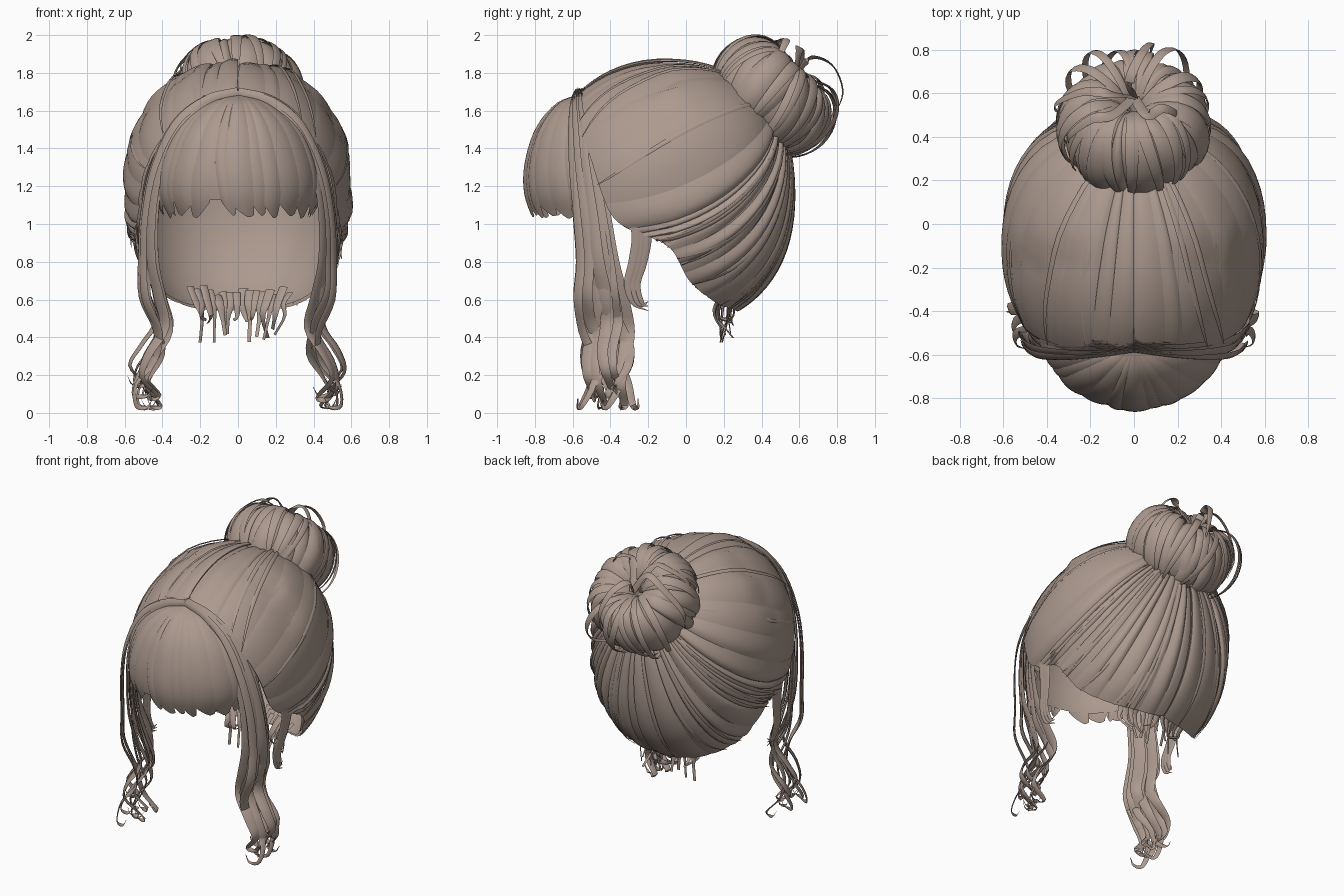
import bpy, bmesh, math, random
from mathutils import Vector as V

if "Cube" in bpy.data.objects:
    bpy.data.objects.remove(bpy.data.objects["Cube"])

random.seed(7)
R = random.uniform
hair = bpy.data.materials.new("ash_brown_hair")
hair.diffuse_color = (0.41, 0.32, 0.272, 1)
hair.use_nodes = True
hair.node_tree.nodes["Principled BSDF"].inputs["Base Color"].default_value = hair.diffuse_color


def spline(pts, t):
    """Catmull-Rom point at t in 0..1."""
    pts = [V(p) for p in pts]
    n = len(pts) - 1
    f = min(max(t, 0), 1) * n
    i = min(int(f), n - 1)
    f -= i
    b, c = pts[i], pts[i + 1]
    a = pts[i - 1] if i else b * 2 - c
    d = pts[i + 2] if i + 2 <= n else c * 2 - b
    return 0.5 * (2 * b + (c - a) * f + (2 * a - 5 * b + 4 * c - d) * f * f
                  + (3 * b - a - 3 * c + d) * f ** 3)


def grid(bm, f, nu, nv, closed=False):
    """Surface from f(s, t); closed joins the s direction into a tube."""
    cols = nu if closed else nu + 1
    v = [[bm.verts.new(f(i / nu, j / nv)) for i in range(cols)] for j in range(nv + 1)]
    for j in range(nv):
        for i in range(nu):
            k = (i + 1) % cols
            bm.faces.new((v[j][i], v[j][k], v[j + 1][k], v[j + 1][i]))


def strand(bm, pts, center, width, n=20, thick=0.3):
    """Flattened tapering tube along a path, its flat side facing away from center(p)."""
    def f(s, t):
        p = spline(pts, t)
        tan = (spline(pts, t + 0.02) - spline(pts, t - 0.02)).normalized()
        out = p - center(p)
        side = tan.cross(out).normalized()
        out = side.cross(tan)
        a = s * math.tau
        w = width(t) / 2
        return p + side * math.cos(a) * w + out * math.sin(a) * w * thick
    grid(bm, f, 6, n, True)


def cuts(n, spread):
    """Uneven lock boundaries between 0 and 1."""
    w = [R(1, spread) for _ in range(n)]
    return [sum(w[:i]) / sum(w) for i in range(n + 1)]


def finish(bm, name, angle=40):
    me = bpy.data.meshes.new(name)
    bmesh.ops.recalc_face_normals(bm, faces=bm.faces)
    bm.to_mesh(me)
    bm.free()
    ob = bpy.data.objects.new(name, me)
    me.materials.append(hair)
    bpy.context.collection.objects.link(ob)
    bpy.ops.object.select_all(action='DESELECT')
    ob.select_set(True)
    bpy.context.view_layer.objects.active = ob
    bpy.ops.object.shade_smooth_by_angle(angle=math.radians(angle))


# Head form: superellipsoid, deeper below and squarer behind
C = V((0, -0.12, 1.2))


def on_head(p, lift=0):
    d = V(p) - C
    e = 2.3 if d.y > 0 else 2.0
    c = 0.65 if d.z > 0 else 0.76
    k = (abs(d.x / 0.585) ** e + abs(d.y / 0.675) ** e + abs(d.z / c) ** e) ** (-1 / e)
    return C + d * k + d.normalized() * lift


HAIRLINE = [(0, -.57, 1.69), (.2, -.58, 1.64), (.38, -.56, 1.5), (.5, -.5, 1.3),
            (.55, -.41, 1.05), (.57, -.29, .95), (.57, -.17, .91), (.54, -.07, .86),
            (.44, 0, .75), (.33, .1, .67), (.18, .2, .62), (0, .25, .61)]
KNOT = V((0, .38, 1.62))


def swept(u, t, lift):
    """Point on the hair combed from hairline position u (-1..1) to the knot."""
    a = spline(HAIRLINE, abs(u))
    if u < 0:
        a.x = -a.x
    w = min(max((1.5 - a.z) / 0.5, 0), 1)
    m = (a + KNOT) / 2 + V((a.x * 0.4, 0.25, -0.2)) * w
    return on_head(a * (1 - t) ** 2 + m * 2 * t * (1 - t) + KNOT * t * t, lift)


# Combed back cap: smooth base plus overlapping locks
bm = bmesh.new()
grid(bm, lambda s, t: swept(s * 2 - 1, t, -0.01), 96, 24)
finish(bm, "scalp_base")

bm = bmesh.new()
N = 19
for sg in (-1, 1):
    cu = cuts(N, 2.6)
    for i in range(N):
        u0, du = cu[i] - .004, (cu[i + 1] - cu[i]) * R(1.05, 1.4)
        lift, tw = R(-.006, .012), R(-.01, .01)
        h = R(.008, .016) if u0 < .3 else R(.01, .024)
        skew = R(.6, 1.6)

        def f(s, t):
            u = min(max(u0 + du * s + tw * math.sin(t * 3), 0), 1)
            arch = 1 - (2 * s ** skew - 1) ** 2
            grow = 0.35 + 0.65 * math.sin(math.pi * min(t * 1.1, 1))
            return swept(sg * u, t, (lift + h * arch) * grow)
        grid(bm, f, 7, 20)
finish(bm, "combed_locks", 50)

# Thin loose strands lying over the cap
bm = bmesh.new()
for i in range(24):
    u = R(.03, .97) * (1 if i % 2 else -1)
    dv, lf = R(-.04, .04), R(.012, .022)
    pts = [swept(max(-1, min(1, u + dv * math.sin(k / 8 * 3))), k / 8, lf) for k in range(9)]
    strand(bm, pts, lambda p: C, lambda t: .028 * math.sin(math.pi * (.06 + .9 * t)), 20)
finish(bm, "loose_cap_strands")

# Fringe: locks with slanted tips fanning from the parting
ROOT = V((0, -.56, 1.69))
PROFILE = [(0, 0, 1.69), (.42, 0, 1.635), (.78, 0, 1.5), (.97, 0, 1.32), (.98, 0, 1.16), (.82, 0, 1.015)]


def fringe(phi, t, lift):
    q = spline(PROFILE, t)
    rim = V((.455 * math.sin(phi), -.4 - .455 * math.cos(phi), 0))
    p = V((ROOT.x, ROOT.y, 0)).lerp(rim, q.x)
    p.z = q.z
    return p + V((math.sin(phi), -math.cos(phi), .3)) * lift


bm = bmesh.new()
grid(bm, lambda s, t: fringe((s * 2 - 1) * 1.5, t * .84, -.006), 40, 14)
M = 15
cu = cuts(M, 2.8)
for i in range(M):
    pc = (cu[i] + cu[i + 1]) * 1.5 - 1.5
    w, end = (cu[i + 1] - cu[i]) * 3.0 * R(1.15, 1.4), R(.97, 1.0)
    h, lf = R(.004, .01), R(-.004, .006)
    flip = pc < -.3
    bend = R(.05, .1) * (-1 if flip else 1)
    cut = R(.09, .16)

    def f(s, t):
        e = 1 - s if flip else s
        phi = pc + (s - .5) * w + bend * max(0, t - .6) * 2.5
        return fringe(phi, t * (end - cut * (1 - e) ** 1.6 - .03 * max(0, e - .8) * 5),
                      (lf + h * (1 - (2 * s - 1) ** 2)) * min(1, t * 3))
    grid(bm, f, 8, 20)
finish(bm, "fringe", 50)

# Long face framing locks with waved, curled ends
LOCK = [(0, -.555, 1.70), (.17, -.565, 1.655), (.32, -.56, 1.53), (.425, -.54, 1.3), (.47, -.505, 1.05),
        (.475, -.475, .8), (.455, -.455, .6), (.43, -.44, .43), (.45, -.42, .28), (.48, -.41, .15), (.46, -.42, .04)]
bm = bmesh.new()
K = 10
for sg in (-1, 1):
    for k in range(K):
        ay = -1 + 2 * k / (K - 1)
        ax, ph = R(-1, 1), (2.6 if k % 2 else .6) + R(-.6, .6)
        drop = R(.03, .16) if k % 3 else 0
        pts = []
        for j, (x, y, z) in enumerate(LOCK):
            sp = min(1, .35 + j / 8)
            curl = min(.055, max(0, .75 - z) * .14)
            pts.append(V((sg * (x + .04 * ax * min(1, j / 5) + curl * math.sin(ph + j * 1.35)),
                          y + .085 * ay * sp * (1 + .2 * (j > 5)) + .7 * curl * math.cos(ph * 1.7 + j * 1.35),
                          z + drop * max(0, .8 - z) / .8)))
        # hooked tip
        hook = R(.03, .07) * (1 if k % 2 else -1)
        pts.append(pts[-1] + V((sg * hook, R(-.04, .04), -.01)))
        pts.append(pts[-1] + V((sg * hook * .5, 0, .045)))
        wd = R(.06, .09)
        strand(bm, pts, lambda p: V((0, -.2, p.z - .05)),
               lambda t: wd * (.55 + t * .9 if t < .5 else 1) * max(.08, 1 - max(0, (t - .5) / .5) ** 1.5), 48, .22)
    # short wisps in front of the ear
    for k in range(3):
        d = .025 * k
        strand(bm, [(sg * .55, -.3 + d, 1.12), (sg * .54, -.26 + d, .95), (sg * .52, -.28 + d, .8),
                    (sg * .5, -.31 + d, .68), (sg * .49, -.28 + d, .58), (sg * .48, -.2, .54 + d)],
               lambda p: V((0, -.2, p.z)), lambda t: .06 * max(.06, 1 - t ** 2), 22)
finish(bm, "face_framing_locks")

# Nape wisps
bm = bmesh.new()
for k in range(16):
    x = -.22 + .46 * k / 15
    y = .24 - abs(x) * .3 + R(-.03, .03)
    b, wd = R(.37, .5), R(.035, .055)
    strand(bm, [(x * 1.15, y + .05, R(.62, .68)), (x, y, .58), (x * .95 + R(-.02, .02), y - .01, .51),
                (x * .9 + R(-.03, .03), .2 + R(-.03, .05), b)],
           lambda p: V((0, -.2, p.z)), lambda t: wd * max(.4, 1 - t ** 2), 8)
finish(bm, "nape_wisps")

# Bun: tilted ball of locks wound through a dimple
BC = V((0, .44, 1.665))
AX = V((0, .7, .714))
E1 = V((1, 0, 0))
E2 = AX.cross(E1)
WIND = [(.015, .09), (.08, .18), (.2, .215), (.3, .14), (.335, 0), (.28, -.14), (.13, -.22)]


def bun(ang, t, scale, twist):
    q = spline([(r, h, 0) for r, h in WIND], t)
    a = ang + twist * (t - .5)
    return BC + ((E1 * math.cos(a) + E2 * math.sin(a)) * q.x + AX * q.y) * scale


bm = bmesh.new()
grid(bm, lambda s, t: bun(s * math.tau, t, .94, 0), 40, 14, True)
cu = cuts(22, 2.2)
for k in range(22):
    a0, w = cu[k] * math.tau, (cu[k + 1] - cu[k]) * math.tau * R(1.1, 1.5)
    sc, tw = R(.94, 1.02), R(-.2, .9)
    grid(bm, lambda s, t: bun(a0 + (s - .5) * w, t, sc + .06 * (1 - (2 * s - 1) ** 2), tw), 7, 18)
finish(bm, "bun", 50)

# Loose loops springing off the bun
bm = bmesh.new()
for k in range(20):
    a0 = k / 20 * math.tau + R(-.12, .12)
    back = max(0, (E1 * math.cos(a0) + E2 * math.sin(a0)).dot(V((0, .75, -.66))))
    sc, tw = 1.04 + R(0, .04) + R(.04, .24) * back, R(-.8, .8)
    pts = [bun(a0, j / 9 * .97, 1 + (sc - 1) * math.sin(math.pi * j / 9) ** .6, tw) for j in range(10)]
    wd = R(.04, .065)
    strand(bm, pts, lambda p: BC, lambda t: wd * max(.1, math.sin(math.pi * min(1, t + .12)) ** .5), 26, .2)
# a few standing loops at the crown of the bun
for x, y, z, x2, y2, z2 in ((-.02, .66, 1.88, .08, .83, 1.7), (-.1, .5, 1.95, -.3, .4, 1.85),
                            (.06, .5, 1.95, .2, .5, 1.9), (-.12, .6, 1.93, -.36, .55, 1.72)):
    strand(bm, [(0, .58, 1.78), (x, y, z), ((x + x2) / 2, (y + y2) / 2 + .03, (z + z2) / 2 + .05),
                (x2, y2, z2), (x2 * .95, y2 - .05, z2 - .14)],
           lambda p: BC, lambda t: .05 * max(.15, 1 - t ** 3), 22, .2)
finish(bm, "bun_loops")
